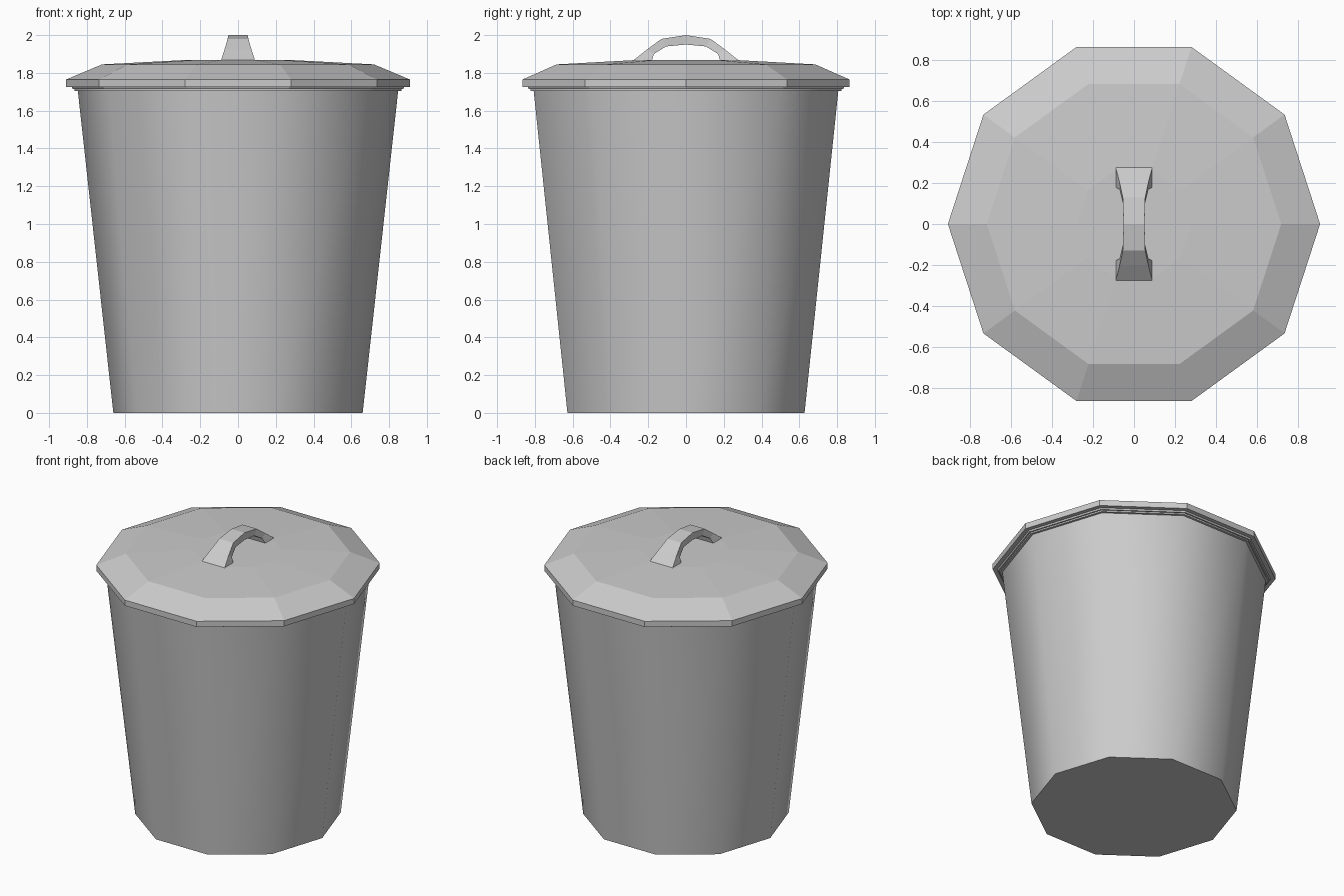
import bpy, bmesh, math

if "Cube" in bpy.data.objects:
    bpy.data.objects.remove(bpy.data.objects["Cube"])

SIDES = 10


def finish(bm, name, smooth=None):
    bmesh.ops.recalc_face_normals(bm, faces=bm.faces)
    mesh = bpy.data.meshes.new(name)
    bm.to_mesh(mesh)
    bm.free()
    ob = bpy.data.objects.new(name, mesh)
    bpy.context.collection.objects.link(ob)
    if smooth:
        bpy.ops.object.select_all(action='DESELECT')
        ob.select_set(True)
        bpy.context.view_layer.objects.active = ob
        bpy.ops.object.shade_smooth_by_angle(angle=math.radians(smooth))
    return ob


def lathe(name, profile, smooth=None):
    """Ten-sided closed solid from (radius, z) rings, capped at both ends."""
    bm = bmesh.new()
    rings = []
    for r, z in profile:
        rings.append([bm.verts.new((r * math.cos(2 * math.pi * i / SIDES),
                                    r * math.sin(2 * math.pi * i / SIDES), z))
                      for i in range(SIDES)])
    for a, b in zip(rings, rings[1:]):
        for i in range(SIDES):
            j = (i + 1) % SIDES
            bm.faces.new((a[i], a[j], b[j], b[i]))
    bm.faces.new(rings[0])
    bm.faces.new(rings[-1])
    return finish(bm, name, smooth)


# Tapered bin: outer wall, small lip, inner wall and floor
lathe("bin_body", [(0.66, 0), (0.848, 1.705), (0.865, 1.705), (0.865, 1.72),
                   (0.83, 1.72), (0.645, 0.02)], smooth=40)

# Lid: inner seat, skirt, bevelled shoulder and shallow crown
lathe("lid", [(0.82, 1.73), (0.85, 1.715), (0.875, 1.715), (0.88, 1.725),
              (0.91, 1.725), (0.91, 1.765), (0.72, 1.845), (0.28, 1.868)])

# Arched handle: (outer y, outer z, inner y, inner z, half width), mirrored in y
half = [(0.28, 1.865, 0.18, 1.865, 0.09), (0.205, 1.925, 0.17, 1.90, 0.071),
        (0.13, 1.98, 0.105, 1.94, 0.055), (0, 2.0, 0, 1.95, 0.051)]
stations = half + [(-a, b, -c, d, w) for a, b, c, d, w in half[-2::-1]]
bm = bmesh.new()
loops = [[bm.verts.new(p) for p in ((-w, oy, oz), (w, oy, oz), (w, iy, iz), (-w, iy, iz))]
         for oy, oz, iy, iz, w in stations]
for a, b in zip(loops, loops[1:]):
    for i in range(4):
        j = (i + 1) % 4
        bm.faces.new((a[i], a[j], b[j], b[i]))
bm.faces.new(loops[0])
bm.faces.new(loops[-1])
finish(bm, "lid_handle")
